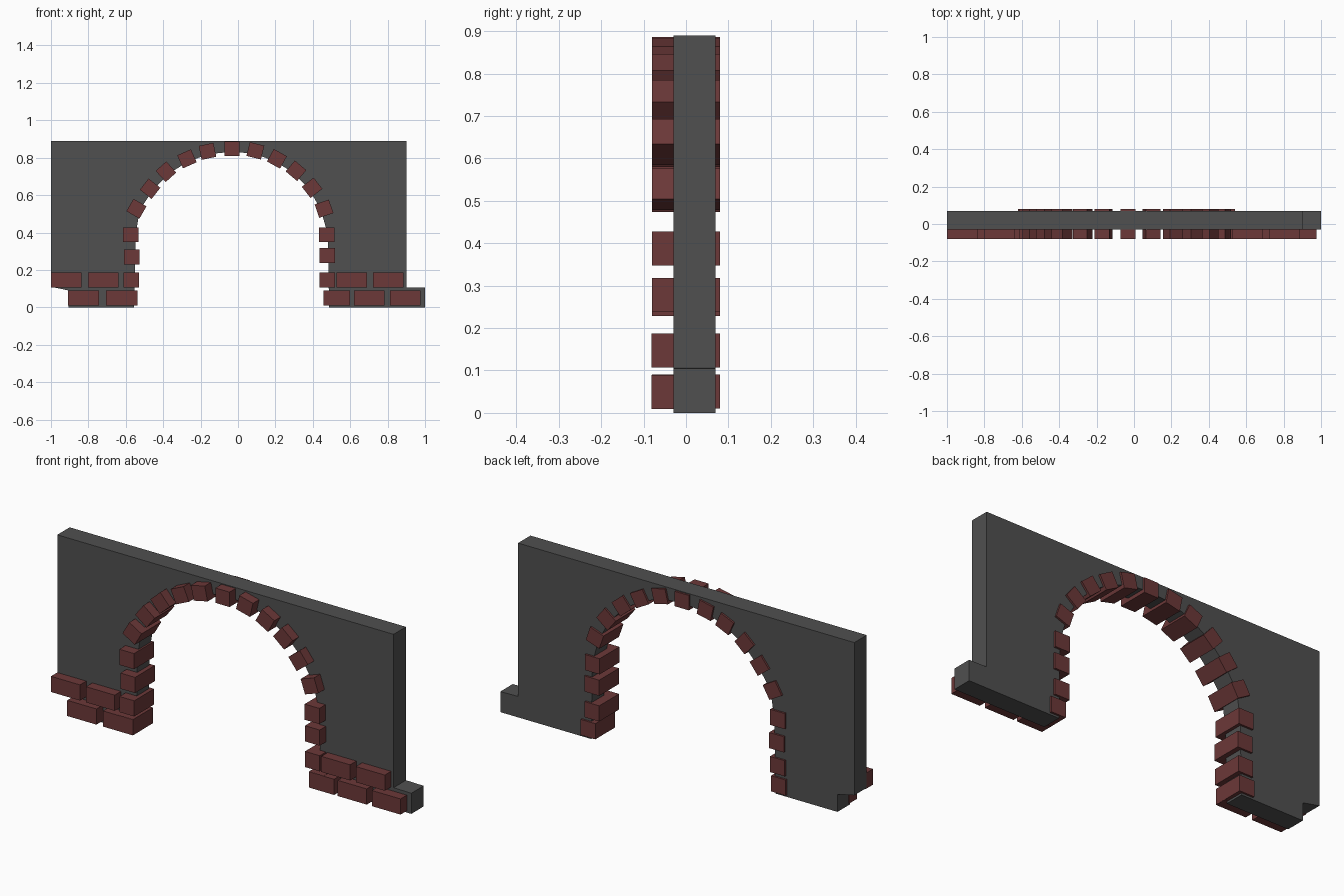
import bpy, bmesh, math
from mathutils import Matrix

if "Cube" in bpy.data.objects:
    bpy.data.objects.remove(bpy.data.objects["Cube"])


def material(name, color):
    m = bpy.data.materials.new(name)
    m.diffuse_color = (*color, 1)
    m.use_nodes = True
    m.node_tree.nodes["Principled BSDF"].inputs["Base Color"].default_value = m.diffuse_color
    return m


BRICK = material("brick_red", (0.15, 0.04, 0.04))
STONE = material("dark_stone", (0.08, 0.08, 0.08))


def finish(name, bm, mat):
    bmesh.ops.recalc_face_normals(bm, faces=bm.faces)
    me = bpy.data.meshes.new(name)
    bm.to_mesh(me)
    bm.free()
    ob = bpy.data.objects.new(name, me)
    me.materials.append(mat)
    bpy.context.collection.objects.link(ob)
    return ob


def brick(name, x, z, w, h, y0, y1, tilt=0):
    bm = bmesh.new()
    bmesh.ops.create_cube(bm, size=1, matrix=Matrix.Diagonal((w, y1 - y0, h, 1)))
    ob = finish(name, bm, BRICK)
    ob.location = (x, (y0 + y1) / 2, z)
    ob.rotation_euler.y = math.radians(tilt)


# arch bricks: x, z, clockwise tilt seen from the front
arch = [(-0.543, 0.527, 30), (-0.47, 0.634, 38), (-0.385, 0.725, 48),
        (-0.273, 0.794, -24), (-0.163, 0.834, -12), (-0.032, 0.848, 0),
        (0.093, 0.837, 14), (0.208, 0.794, 29), (0.31, 0.73, 40),
        (0.396, 0.639, -38), (0.46, 0.527, -19)]
for i, (x, z, t) in enumerate(arch):
    brick(f"arch_brick_{i}", x, z, 0.08, 0.076, -0.08, 0.08, t)

# jamb bricks on both sides of the opening, running through the wall
for side, col in (("left", [(-0.578, 0.05), (-0.572, 0.147), (-0.567, 0.268), (-0.573, 0.388)]),
                  ("right", [(0.498, 0.05), (0.476, 0.147), (0.476, 0.278), (0.474, 0.388)])):
    for i, (x, z) in enumerate(col):
        brick(f"{side}_jamb_brick_{i}", x, z, 0.083, 0.08, -0.08, 0.08)

# footing bricks on the front only
rows = {0.049: [(-0.908, -0.743), (-0.706, -0.537), (0.457, 0.6), (0.62, 0.784), (0.813, 0.975)],
        0.147: [(-1, -0.836), (-0.802, -0.64), (0.527, 0.69), (0.722, 0.886)]}
for z, spans in rows.items():
    for i, (a, b) in enumerate(spans):
        brick(f"footing_brick_{i}", (a + b) / 2, z, b - a, 0.08, -0.081, -0.02)

# wall: stepped outline with an arched opening just inside the brick centres
cx, cz = -0.035, 0.39
opening = [(cx + (x - cx) * 0.965, cz + (z - cz) * 0.965) for x, z, t in arch]
outline = ([(-0.905, 0), (-0.905, 0.09), (-1, 0.11), (-1, 0.89), (0.9, 0.89),
            (0.9, 0.107), (1, 0.105), (1, 0), (0.487, 0), (0.48, 0.39)]
           + opening[::-1] + [(-0.547, 0.39), (-0.555, 0)])
bm = bmesh.new()
face = bm.faces.new([bm.verts.new((x, -0.03, z)) for x, z in outline])
ext = bmesh.ops.extrude_face_region(bm, geom=[face], use_keep_orig=True)
bmesh.ops.translate(bm, vec=(0, 0.1, 0),
                    verts=[v for v in ext["geom"] if isinstance(v, bmesh.types.BMVert)])
bmesh.ops.triangulate(bm, faces=[f for f in bm.faces if len(f.verts) > 4])
finish("wall", bm, STONE)
